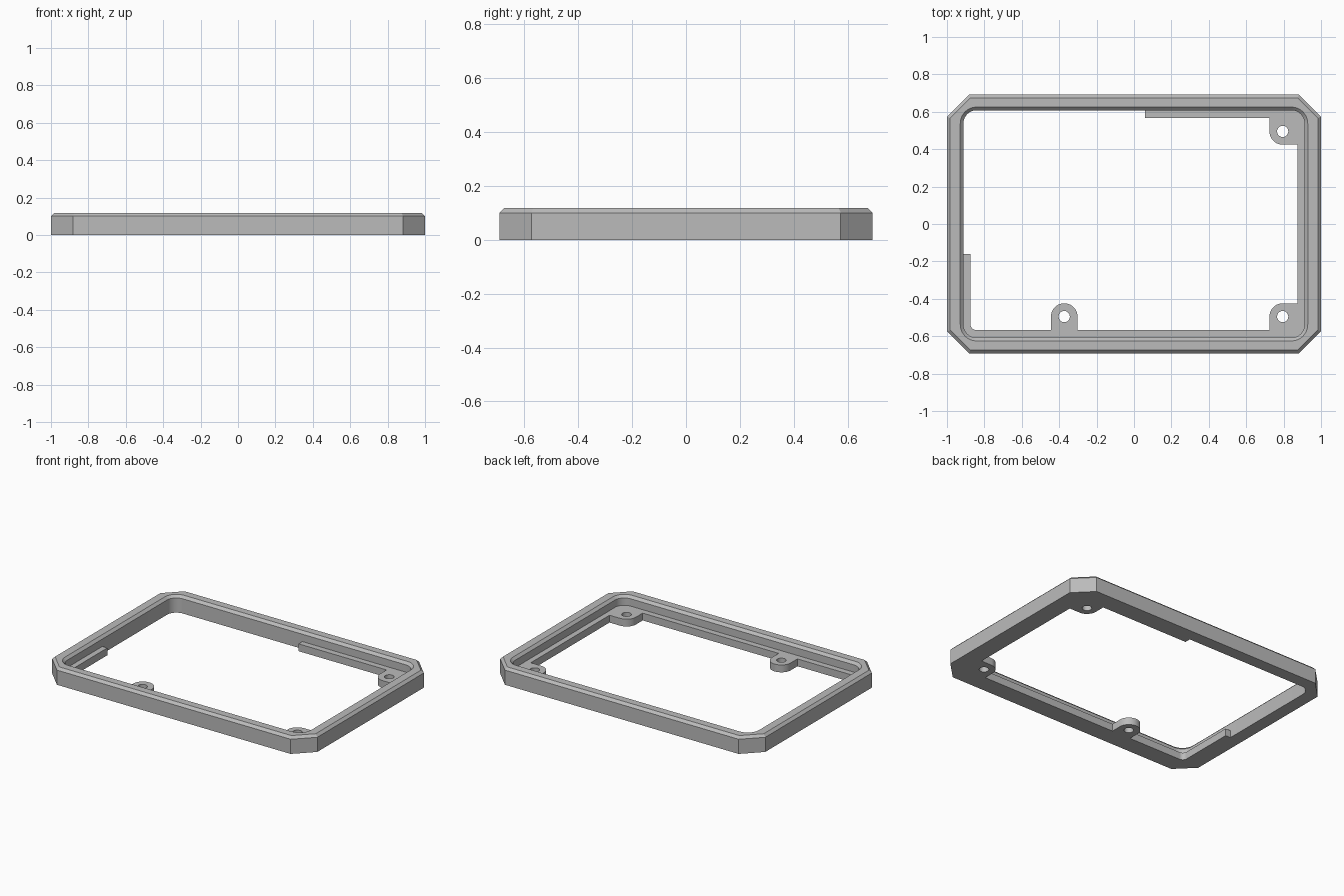
import bpy, bmesh
from math import sin, cos, radians

cube = bpy.data.objects.get("Cube")
if cube:
    bpy.data.objects.remove(cube, do_unlink=True)

grey = bpy.data.materials.new("plain grey")
grey.use_nodes = True
grey.diffuse_color = (0.5, 0.5, 0.5, 1)
grey.node_tree.nodes["Principled BSDF"].inputs["Base Color"].default_value = grey.diffuse_color


def arc(cx, cy, r, start, end, steps=10):
    angles = [radians(start + (end - start) * i / steps) for i in range(steps + 1)]
    return [(cx + r * cos(a), cy + r * sin(a)) for a in angles]


def octagon(x, y, cut):
    return [(x, cut - y), (x, y - cut), (x - cut, y), (cut - x, y),
            (-x, y - cut), (-x, cut - y), (cut - x, -y), (x - cut, -y)]


def rounded(x, y, r):
    points = []
    for i, (sx, sy) in enumerate([(1, 1), (-1, 1), (-1, -1), (1, -1)]):
        points += arc(sx * (x - r), sy * (y - r), r, 90 * i, 90 * i + 90)
    return points


def ring(bm, points, z):
    return [bm.verts.new((x, y, z)) for x, y in points]


def wall(bm, low, high):
    for i in range(len(low)):
        bm.faces.new((low[i - 1], low[i], high[i], high[i - 1]))


def cap(bm, rings):
    edges = [bm.edges.get((r[i - 1], r[i])) for r in rings for i in range(len(r))]
    bmesh.ops.triangle_fill(bm, edges=edges, use_beauty=True)


def finish(bm, name):
    bmesh.ops.recalc_face_normals(bm, faces=bm.faces)
    mesh = bpy.data.meshes.new(name)
    bm.to_mesh(mesh)
    bm.free()
    mesh.materials.append(grey)
    obj = bpy.data.objects.new(name, mesh)
    bpy.context.collection.objects.link(obj)
    bpy.ops.object.select_all(action="DESELECT")
    obj.select_set(True)
    bpy.context.view_layer.objects.active = obj
    bpy.ops.object.shade_smooth_by_angle(angle=radians(30))


# Bezel frame: clipped corners outside, rounded opening, chamfered top edges
X, Y, TOP, EDGE, CUT = 1.0, 0.692, 0.117, 0.017, 0.118
IN_X, IN_Y, IN_R = 0.912, 0.608, 0.07
bm = bmesh.new()
outer = [ring(bm, octagon(X, Y, CUT), 0),
         ring(bm, octagon(X, Y, CUT), TOP - EDGE),
         ring(bm, octagon(X - EDGE, Y - EDGE, CUT - EDGE * 0.586), TOP)]
inner = [ring(bm, rounded(IN_X, IN_Y, IN_R), 0),
         ring(bm, rounded(IN_X, IN_Y, IN_R), TOP - EDGE),
         ring(bm, rounded(IN_X + EDGE, IN_Y + EDGE, IN_R + EDGE), TOP)]
for side in (outer, inner):
    wall(bm, side[0], side[1])
    wall(bm, side[1], side[2])
for level in (0, 2):
    cap(bm, [outer[level], inner[level]])
finish(bm, "bezel_frame")

# Inner ledge with three screw lugs, running round part of the opening
LX, LY, LUG_R, LEDGE_H = 0.874, 0.567, 0.071, 0.05
lug_x, mid_x, lug_y, end_x, end_y = 0.795, -0.373, 0.495, 0.06, -0.16
cx, cy = IN_X - IN_R, IN_Y - IN_R
outline = [(-IN_X, end_y)]
outline += arc(-cx, -cy, IN_R, 180, 270)
outline += arc(cx, -cy, IN_R, 270, 360)
outline += arc(cx, cy, IN_R, 0, 90)
outline += [(end_x, IN_Y), (end_x, LY), (lug_x - LUG_R, LY)]
outline += arc(lug_x, lug_y, LUG_R, 180, 270)
outline += [(LX, lug_y - LUG_R), (LX, LUG_R - lug_y)]
outline += arc(lug_x, -lug_y, LUG_R, 90, 180)
outline += [(lug_x - LUG_R, -LY), (mid_x + LUG_R, -LY)]
outline += arc(mid_x, -lug_y, LUG_R, 0, 180, 20)
outline += [(mid_x - LUG_R, -LY)]
outline += arc(0.03 - LX, 0.03 - LY, 0.03, 270, 180)
outline += [(-LX, end_y)]

bm = bmesh.new()
loops = [outline]
for x, y in [(lug_x, lug_y), (lug_x, -lug_y), (mid_x, -lug_y)]:
    loops.append(arc(x, y, 0.03, 0, 360, 24)[:-1])
low = [ring(bm, points, 0) for points in loops]
high = [ring(bm, points, LEDGE_H) for points in loops]
for a, b in zip(low, high):
    wall(bm, a, b)
cap(bm, low)
cap(bm, high)
finish(bm, "screw_ledge")
